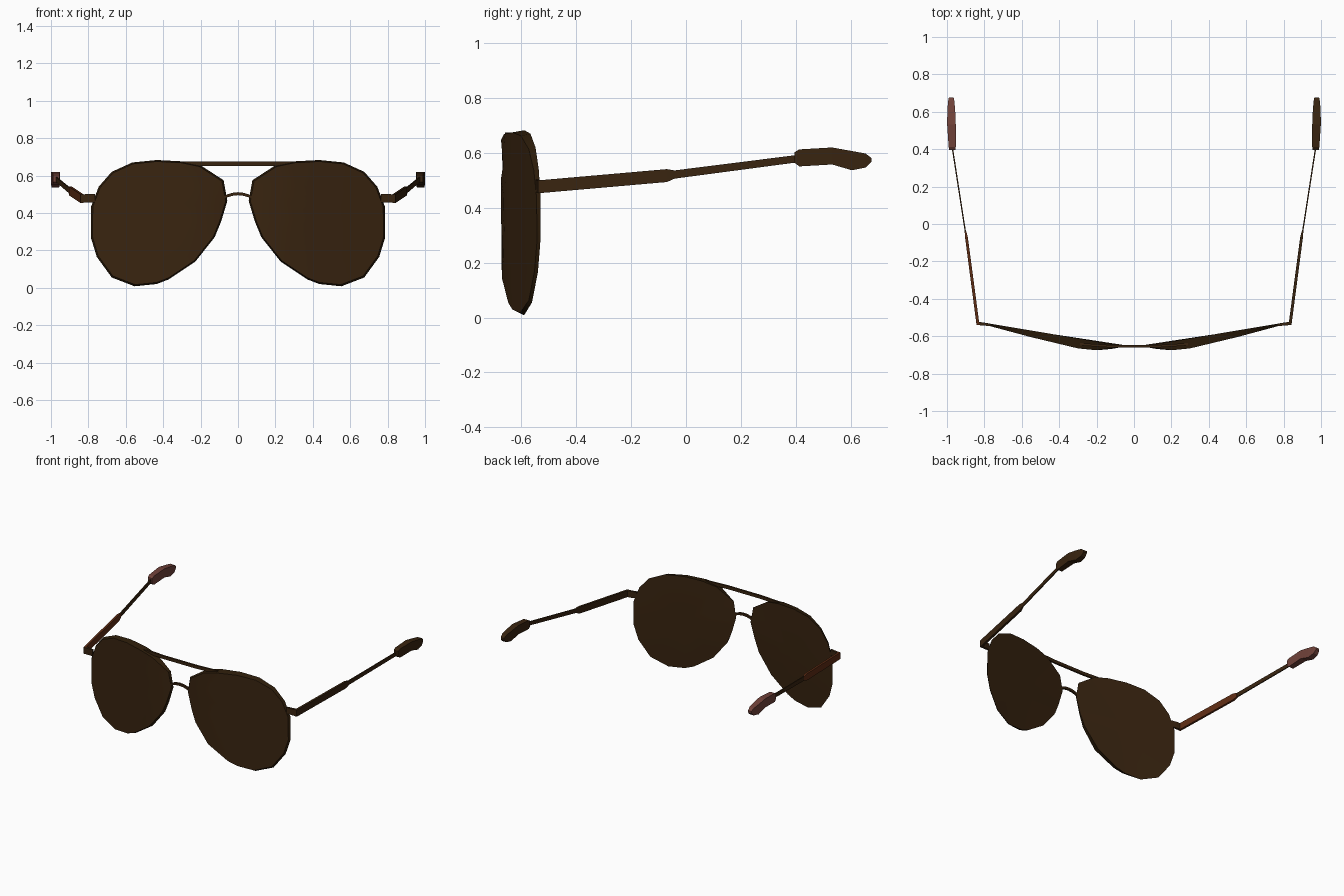
import bpy, bmesh, math

if "Cube" in bpy.data.objects:
    bpy.data.objects.remove(bpy.data.objects["Cube"])


def material(name, rgb):
    m = bpy.data.materials.new(name)
    m.diffuse_color = (*rgb, 1)
    m.use_nodes = True
    m.node_tree.nodes["Principled BSDF"].inputs["Base Color"].default_value = m.diffuse_color
    return m


DARK = material("dark_brown", (0.040, 0.0175, 0.005))
RIM = material("rim_brown", (0.026, 0.012, 0.003))
RUST = material("rust_brown", (0.115, 0.026, 0.007))
ROSE = material("rose_brown", (0.165, 0.055, 0.042))


def finish(name, bm, mats, angle=None):
    bmesh.ops.recalc_face_normals(bm, faces=bm.faces)
    me = bpy.data.meshes.new(name)
    bm.to_mesh(me)
    bm.free()
    ob = bpy.data.objects.new(name, me)
    bpy.context.collection.objects.link(ob)
    for m in mats:
        me.materials.append(m)
    if angle:
        bpy.ops.object.select_all(action='DESELECT')
        ob.select_set(True)
        bpy.context.view_layer.objects.active = ob
        bpy.ops.object.shade_smooth_by_angle(angle=math.radians(angle))
    return ob


def loft(name, rings, mat):
    """Skin a list of closed rings and cap both ends."""
    bm = bmesh.new()
    vs = [[bm.verts.new(p) for p in r] for r in rings]
    n = len(vs[0])
    for a, b in zip(vs, vs[1:]):
        for i in range(n):
            j = (i + 1) % n
            bm.faces.new((a[i], a[j], b[j], b[i]))
    bm.faces.new(vs[0])
    bm.faces.new(vs[-1])
    return finish(name, bm, [mat])


def xz_ring(s, x, y, lo, hi, w):
    """Rectangular section of an arm, across x and z."""
    return [(s * (x + dx * w / 2), y, z)
            for dx, z in ((-1, lo), (1, lo), (1, hi), (-1, hi))]


def yz_ring(x, y, z, d, h):
    """Rectangular section of a cross bar, across y and z."""
    return [(x, y + a * d / 2, z + b * h / 2)
            for a, b in ((-1, -1), (1, -1), (1, 1), (-1, 1))]


# Teardrop lens outline (x, z) and the wrap of its front surface (x, y)
OUTLINE = [(.20, .655), (.30, .676), (.435, .683), (.565, .67), (.675, .62),
           (.745, .54), (.785, .435), (.787, .27), (.755, .165), (.675, .055),
           (.553, .008), (.435, .02), (.37, .045), (.228, .14), (.125, .27),
           (.09, .355), (.057, .465), (.077, .575)]
WRAP = [(0, -.65), (.06, -.657), (.12, -.668), (.2, -.675), (.3, -.665),
        (.55, -.605), (.8, -.538)]
CX, CZ = .43, .37


def front_y(x):
    for (x0, y0), (x1, y1) in zip(WRAP, WRAP[1:]):
        if x <= x1:
            return y0 + (y1 - y0) * (x - x0) / (x1 - x0)
    return WRAP[-1][1]


def back_y(x, z):
    return max(-.662 + .168 * x - .022 * max(0, 1 - z / .3), front_y(x) + .01)


def lens(name, s):
    bm = bmesh.new()
    rings = []
    for k in (1, .975, .85, .65, .4, .2):
        ring = []
        for x, z in OUTLINE:
            px, pz = CX + (x - CX) * k, CZ + (z - CZ) * k
            y = back_y(x, z) if k == 1 else front_y(px)
            ring.append(bm.verts.new((s * px, y, pz)))
        rings.append(ring)
    n = len(OUTLINE)
    for r, (a, b) in enumerate(zip(rings, rings[1:])):
        for i in range(n):
            j = (i + 1) % n
            f = bm.faces.new((a[i], a[j], b[j], b[i]))
            f.material_index = 1 if r == 0 else 0
    # front centre and back fans
    c = bm.verts.new((s * CX, front_y(CX), CZ))
    d = bm.verts.new((s * CX, back_y(CX, CZ), CZ))
    for i in range(n):
        j = (i + 1) % n
        bm.faces.new((rings[-1][i], rings[-1][j], c))
        bm.faces.new((rings[0][i], rings[0][j], d))
    finish(name, bm, [DARK, RIM], 35)


# Arm tip profile: y, low z, high z, centre x, width
TIP = [(.395, .565, .602, .971, .034), (.413, .551, .613, .972, .038),
       (.533, .558, .620, .976, .046), (.605, .537, .607, .977, .042),
       (.655, .547, .598, .977, .034), (.676, .568, .582, .977, .026)]

for side, s, arm_mat, tip_mat in (("left", -1, RUST, ROSE),
                                  ("right", 1, DARK, DARK)):
    lens(side + "_lens", s)
    # hinge block reaching out from the lens edge
    loft(side + "_hinge", [yz_ring(s * .765, -.541, .48, .012, .045),
                           yz_ring(s * .80, -.535, .478, .016, .045),
                           yz_ring(s * .842, -.531, .477, .018, .045)], DARK)
    # broad front half of the arm
    loft(side + "_arm_front", [xz_ring(s, .834, -.54, .453, .50, .016),
                               xz_ring(s, .896, -.07, .494, .541, .015),
                               xz_ring(s, .901, -.04, .507, .536, .009)], arm_mat)
    # thin rear half of the arm
    loft(side + "_arm_rear", [xz_ring(s, .901, -.045, .506, .536, .007),
                              xz_ring(s, .970, .40, .565, .592, .007)], DARK)
    # ear tip
    loft(side + "_ear_tip", [xz_ring(s, x, y, lo, hi, w)
                             for y, lo, hi, x, w in TIP], tip_mat)

# Straight brow bar between the lens tops
loft("brow_bar", [yz_ring(x, y, .663, .013, .022) for x, y in
                  ((-.29, -.643), (-.12, -.654), (.12, -.654), (.29, -.643))], DARK)

# Arched nose bridge
loft("nose_bridge", [yz_ring(x, -.654, .503 - 3.6 * x * x, .014, .016) for x in
                     (-.075, -.055, -.03, 0, .03, .055, .075)], DARK)
